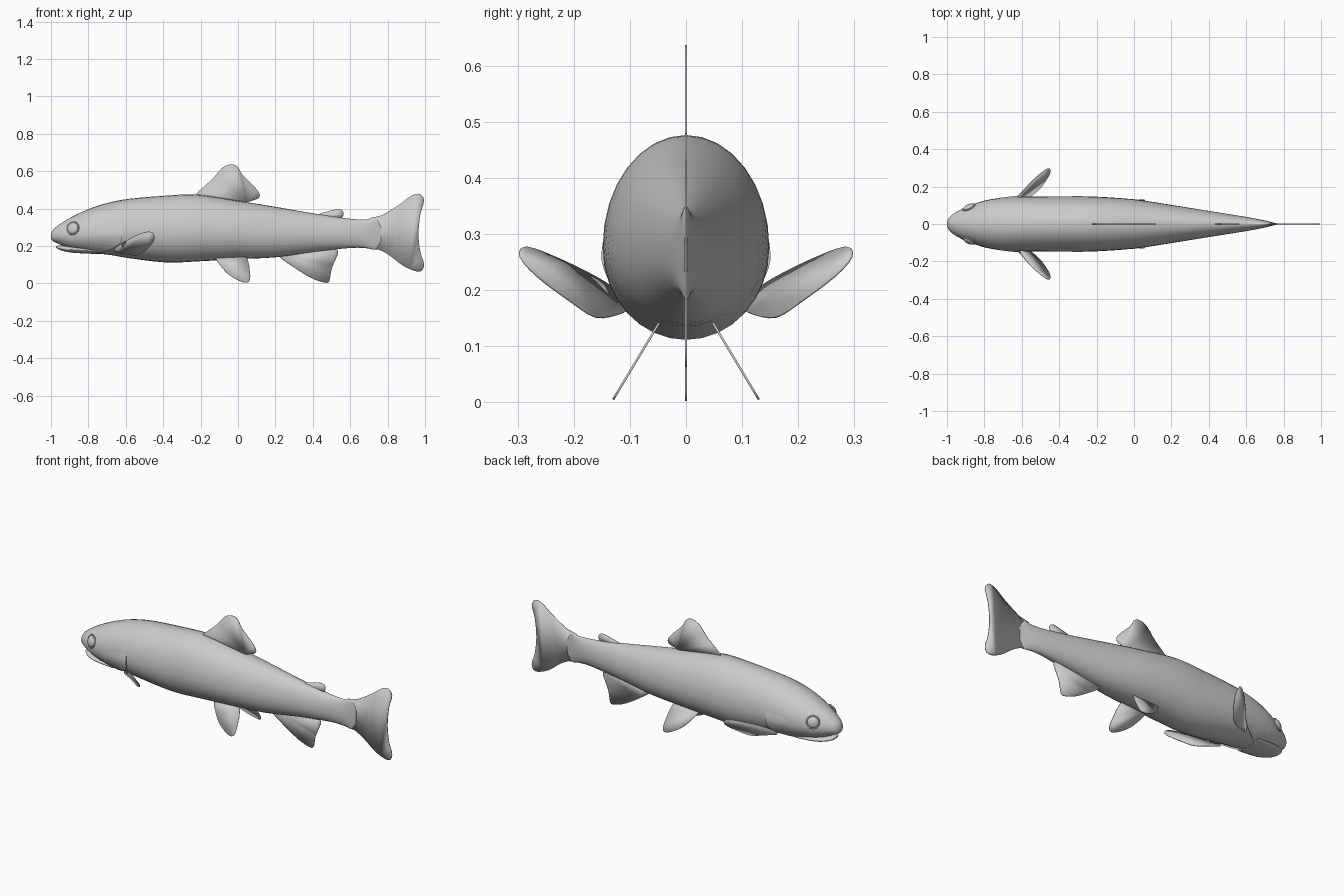
import bpy, bmesh, math
from mathutils import Vector

if "Cube" in bpy.data.objects:
    bpy.data.objects.remove(bpy.data.objects["Cube"])

grey = bpy.data.materials.new("plain grey")
grey.use_nodes = True
shade = (.6, .6, .6, 1)
grey.diffuse_color = shade
grey.node_tree.nodes["Principled BSDF"].inputs["Base Color"].default_value = shade


def finish(obj, angle=40):
    """Give an object the material and smooth shading with sharp edges kept."""
    obj.data.materials.append(grey)
    bpy.ops.object.select_all(action="DESELECT")
    obj.select_set(True)
    bpy.context.view_layer.objects.active = obj
    bpy.ops.object.shade_smooth_by_angle(angle=math.radians(angle))
    return obj


def make_object(name, verts, faces):
    mesh = bpy.data.meshes.new(name)
    mesh.from_pydata(verts, [], faces)
    bm = bmesh.new()
    bm.from_mesh(mesh)
    bmesh.ops.recalc_face_normals(bm, faces=bm.faces)
    bm.to_mesh(mesh)
    bm.free()
    obj = bpy.data.objects.new(name, mesh)
    bpy.context.collection.objects.link(obj)
    return obj


def spline(points, closed, steps=3):
    """Resample points along a smooth curve through all of them."""
    pts = [Vector(p) for p in points]
    count = len(pts)

    def at(i):
        return pts[i % count] if closed else pts[max(0, min(count - 1, i))]

    out = []
    for i in range(count if closed else count - 1):
        a, b, c, d = at(i - 1), at(i), at(i + 1), at(i + 2)
        for s in range(steps):
            t = s / steps
            out.append(b + (c - a) * (t / 2)
                       + (a * 2 - b * 5 + c * 4 - d) * (t * t / 2)
                       + (b * 3 - a - c * 3 + d) * (t ** 3 / 2))
    return out if closed else out + [pts[-1]]


def section_point(station, angle, offset=0):
    """Point on the egg-shaped cross-section of a station (x, top, bottom, half width)."""
    x, top, bottom, width = station
    middle = bottom + .45 * (top - bottom)
    s = math.sin(angle)
    height = (top - middle if s > 0 else middle - bottom) + offset
    return Vector((x, (width + offset) * math.cos(angle), middle + height * s))


def grid_faces(rows, columns, wrap):
    faces = []
    for r in range(rows - 1):
        for c in range(columns if wrap else columns - 1):
            n = (c + 1) % columns
            faces.append((r * columns + c, r * columns + n,
                          (r + 1) * columns + n, (r + 1) * columns + c))
    return faces


def loft(name, stations, sides=32):
    verts = [section_point(s, math.tau * k / sides) for s in stations for k in range(sides)]
    faces = grid_faces(len(stations), sides, True)
    faces.append(tuple(range(sides)))
    faces.append(tuple(range(len(verts) - sides, len(verts))))
    return finish(make_object(name, verts, faces), 50)


def fin(name, outline):
    """Thin plate from a smoothed outline."""
    verts = spline(outline, True)
    obj = make_object(name, verts, [tuple(range(len(verts)))])
    thick = obj.modifiers.new("thickness", "SOLIDIFY")
    thick.thickness = .004
    thick.offset = 0
    return finish(obj)


# Body: x, top, bottom, half width
body = spline([
    (-1, .262, .238, .008), (-.99, .285, .226, .033), (-.96, .312, .212, .058),
    (-.9, .35, .185, .09), (-.8, .397, .162, .125), (-.7, .43, .155, .14),
    (-.58, .453, .135, .146), (-.38, .47, .112, .148), (-.22, .475, .118, .147),
    (0, .442, .13, .132), (.2, .41, .14, .102), (.4, .375, .168, .07),
    (.6, .346, .19, .038), (.69, .343, .188, .021), (.735, .35, .182, .01),
    (.765, .31, .22, .003)], False)
loft("body", body)

# Lower jaw, leaving a narrow mouth slit under the snout
loft("lower_jaw", spline([
    (-.972, .2, .193, .012), (-.95, .204, .178, .045),
    (-.88, .2, .164, .075), (-.76, .19, .158, .08)], False), 24)


def station_at(x):
    for a, b in zip(body, body[1:]):
        if a[0] <= x <= b[0]:
            return a.lerp(b, (x - a[0]) / (b[0] - a[0]))


def gill_cover(name, side):
    """Raised flap following the body, with a curved free rear edge."""
    rows, columns = 16, 10
    verts = []
    for r in range(rows):
        angle = math.radians(20 - 90 * r / (rows - 1))
        drop = max(0, -angle - .3)
        rear = -.62 - .17 * drop ** 1.5
        fade = min(1, r / 5)
        for c in range(columns):
            t = min(1, c / (columns - 2))
            lift = -.004 if c == columns - 1 else .011 * t * fade - .003
            p = section_point(station_at(-.85 + (rear + .85) * t), angle, lift)
            p.y *= side
            verts.append(p)
    finish(make_object(name, verts, grid_faces(rows, columns, False)))


def eye(name, side):
    """Flattened ball with a rim, lying on the side of the head."""
    normal = Vector((-.42, .88 * side, .25))
    place = Vector((-.883, .089 * side, .295))
    turn = normal.to_track_quat("Z", "Y").to_euler()
    bpy.ops.mesh.primitive_uv_sphere_add(segments=20, ring_count=12, radius=.032,
                                         location=place, rotation=turn)
    ball = bpy.context.object
    ball.name = name
    ball.scale.z = .5
    finish(ball)
    bpy.ops.mesh.primitive_torus_add(major_radius=.033, minor_radius=.005,
                                     major_segments=24, minor_segments=8,
                                     location=place, rotation=turn)
    rim = bpy.context.object
    rim.name = name + "_rim"
    finish(rim)


# Fins on the centre line: x, z
centre_fins = {
    "dorsal_fin": [(-.23, .47), (-.14, .555), (-.085, .618), (-.035, .637), (0, .622),
                   (.025, .58), (.09, .515), (.115, .48), (.108, .455), (.05, .435),
                   (0, .42), (-.18, .45)],
    "adipose_fin": [(.43, .368), (.49, .388), (.535, .397), (.56, .388), (.563, .365),
                    (.54, .34), (.46, .34)],
    "tail_fin": [(.69, .335), (.77, .365), (.86, .42), (.925, .468), (.97, .479),
                 (.995, .445), (.975, .37), (.965, .265), (.975, .17), (.995, .1),
                 (.97, .063), (.89, .09), (.81, .15), (.755, .18), (.69, .2)],
    "anal_fin": [(.22, .145), (.3, .085), (.39, .03), (.46, .005), (.488, .012),
                 (.5, .075), (.527, .14), (.535, .165), (.515, .19), (.4, .2), (.25, .17)],
}
for name, outline in centre_fins.items():
    fin(name, [(x, 0, z) for x, z in outline])

# Paired fins, mirrored across the centre line
pelvic = [(-.12, .14), (-.085, .085), (-.045, .045), (.01, .014), (.048, .005),
          (.065, .025), (.062, .075), (.055, .115), (.03, .15), (-.08, .155)]
pectoral = [(-.65, .12, .195), (-.61, .155, .22), (-.55, .225, .255), (-.48, .285, .277),
            (-.45, .295, .26), (-.452, .265, .225), (-.49, .205, .18), (-.535, .16, .152),
            (-.6, .12, .157), (-.66, .1, .17)]
for label, side in (("near", -1), ("far", 1)):
    fin(label + "_pelvic_fin", [(x, side * (.055 + .6 * (.13 - z)), z) for x, z in pelvic])
    fin(label + "_pectoral_fin", [(x, side * y, z) for x, y, z in pectoral])
    gill_cover(label + "_gill_cover", side)
    eye(label + "_eye", side)
